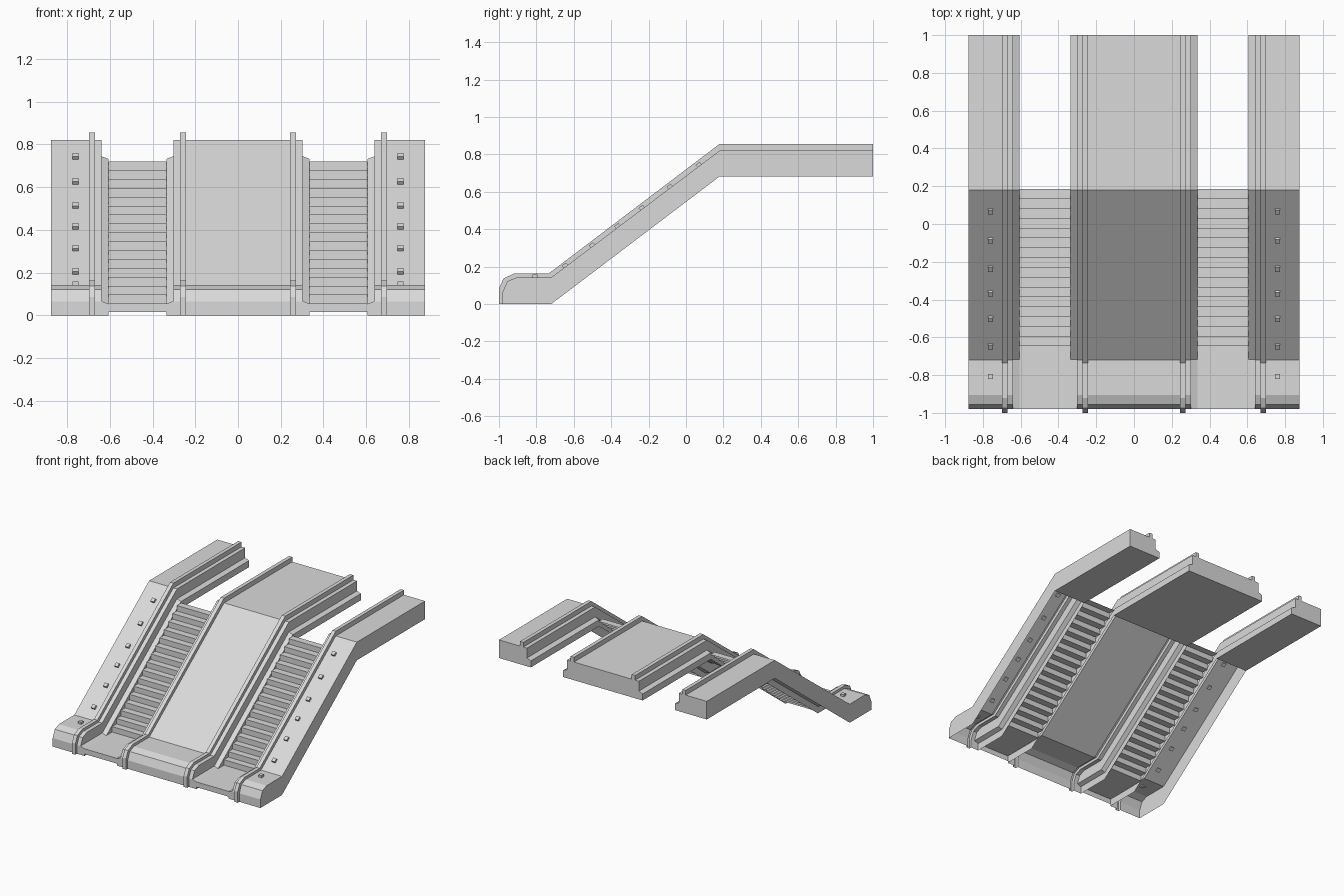
import bpy, bmesh, math
from mathutils import Matrix

if "Cube" in bpy.data.objects:
    bpy.data.objects.remove(bpy.data.objects["Cube"])

grey = bpy.data.materials.new("light_grey")
grey.diffuse_color = (0.7, 0.7, 0.7, 1)
grey.use_nodes = True
grey.node_tree.nodes["Principled BSDF"].inputs["Base Color"].default_value = grey.diffuse_color


def finish(name, bm, recalc=True):
    if recalc:
        bmesh.ops.recalc_face_normals(bm, faces=bm.faces)
    me = bpy.data.meshes.new(name)
    bm.to_mesh(me)
    bm.free()
    me.materials.append(grey)
    ob = bpy.data.objects.new(name, me)
    bpy.context.collection.objects.link(ob)
    return ob


# Side profiles (y, z), all with seven matching points
UNDER = [(-0.98, 0), (-0.97, 0), (-0.95, 0), (-0.9, 0), (-0.72, 0), (0.18, 0.682), (1, 0.682)]
BODY = [(-0.98, 0), (-0.98, 0.065), (-0.955, 0.122), (-0.905, 0.142),
        (-0.72, 0.142), (0.18, 0.82), (1, 0.82)]
RAIL = [(-1, 0), (-1, 0.085), (-0.975, 0.137), (-0.92, 0.162),
        (-0.735, 0.162), (0.18, 0.856), (1, 0.856)]


def skirt_profile(d):
    return [(-0.98, 0), (-0.98, 0.067 - d), (-0.95, 0.067 - d), (-0.9, 0.067 - d),
            (-0.718, 0.067 - d), (0.18, 0.745 - d), (1, 0.745 - d)]


SKIRT_IN, SKIRT_OUT = skirt_profile(0), skirt_profile(0.013)


def shell(name, columns):
    """Skin across x through (x, profile) columns; open below the slope and base."""
    bm = bmesh.new()
    cols = [[bm.verts.new((x, y, z)) for y, z in p] for x, p in columns]
    for a, b in zip(cols, cols[1:]):
        for i in range(6):
            bm.faces.new((a[i], a[i + 1], b[i + 1], b[i]))
    a, b = cols[0], cols[-1]
    bm.faces.new((a[5], a[6], b[6], b[5]))       # underside of the upper level
    bm.faces.new([c[6] for c in cols])           # back end
    bmesh.ops.remove_doubles(bm, verts=bm.verts, dist=0.0002)
    return finish(name, bm)


# Half cross-section of the centre balustrade, from the outside in, then mirrored
half = [(0.335, UNDER), (0.335, SKIRT_OUT), (0.303, SKIRT_IN), (0.303, BODY),
        (0.272, BODY), (0.272, RAIL), (0.243, RAIL), (0.243, BODY)]
shell("centre_balustrade", [(-x, p) for x, p in half] + half[::-1])

lamp_ys = [0.07, -0.085, -0.235, -0.365, -0.5, -0.645, -0.807]
slope = math.atan2(0.678, 0.9)

for s, side in ((-1, "left"), (1, "right")):
    # Outer balustrade with skirt and handrail
    section = [(0.607, UNDER), (0.607, SKIRT_OUT), (0.64, SKIRT_IN), (0.64, BODY),
               (0.67, BODY), (0.67, RAIL), (0.698, RAIL), (0.698, BODY),
               (0.875, BODY), (0.875, UNDER)]
    shell(side + "_outer_balustrade", [(s * x, p) for x, p in section])

    # Landing plate and steps as one folded sheet
    path = [(-0.98, 0.015), (-0.98, 0.055), (-0.647, 0.055)]
    for i in range(16):
        z = 0.055 + (i + 1) * 0.0416
        path += [(-0.647 + i * 0.052, z), (-0.647 + (i + 1) * 0.052, z)]
    bm = bmesh.new()
    xa, xb = sorted((s * 0.335, s * 0.607))
    rows = [(bm.verts.new((xa, y, z)), bm.verts.new((xb, y, z))) for y, z in path]
    for (a, b), (c, d) in zip(rows, rows[1:]):
        bm.faces.new((a, b, d, c))
    finish(side + "_steps", bm, False)

    # Small lamps on the outer balustrade
    bm = bmesh.new()
    for y in lamp_ys:
        flat = y < -0.72
        z = 0.142 if flat else 0.142 + (y + 0.72) * 0.7533
        m = (Matrix.Translation((s * 0.76, y, z + 0.004))
             @ Matrix.Rotation(0 if flat else slope, 4, 'X')
             @ Matrix.Diagonal((0.028, 0.028, 0.025, 1)))
        bmesh.ops.create_cube(bm, size=1, matrix=m)
    finish(side + "_lamps", bm)
